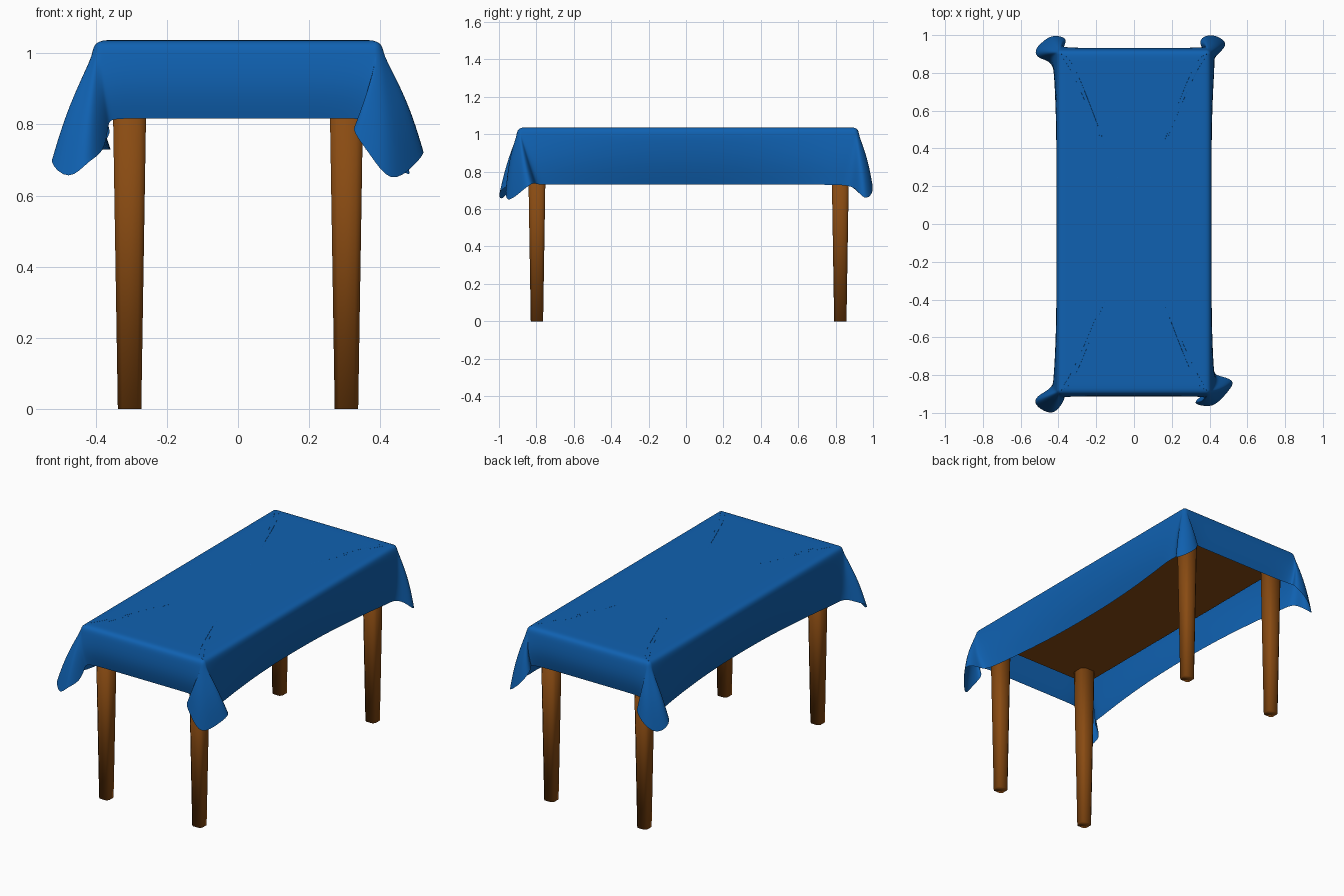
import bpy, bmesh, math
from mathutils import Vector

if "Cube" in bpy.data.objects:
    bpy.data.objects.remove(bpy.data.objects["Cube"])


def material(name, rgb):
    m = bpy.data.materials.new(name)
    m.diffuse_color = (*rgb, 1)
    m.use_nodes = True
    m.node_tree.nodes["Principled BSDF"].inputs["Base Color"].default_value = m.diffuse_color
    return m


BLUE = material("blue cloth", (0.005, 0.12, 0.44))
BROWN = material("brown wood", (0.25, 0.07, 0.006))


def finish(bm, name, mat):
    bmesh.ops.recalc_face_normals(bm, faces=bm.faces)
    for f in bm.faces:
        f.smooth = True
    me = bpy.data.meshes.new(name)
    bm.to_mesh(me)
    bm.free()
    me.materials.append(mat)
    ob = bpy.data.objects.new(name, me)
    bpy.context.collection.objects.link(ob)
    return ob


def skin(bm, rings):
    n = len(rings[0])
    for a, b in zip(rings, rings[1:]):
        for i in range(n):
            bm.faces.new((a[i], a[(i + 1) % n], b[(i + 1) % n], b[i]))


# tapered legs with chamfered square section
def leg(name, cx, cy):
    bm = bmesh.new()
    rings = []
    for z, w in ((0, 0.033), (0.99, 0.049)):
        c = w * 0.62
        pts = [(w, -c), (w, c), (c, w), (-c, w), (-w, c), (-w, -c), (-c, -w), (c, -w)]
        rings.append([bm.verts.new((cx + x, cy + y, z)) for x, y in pts])
    skin(bm, rings)
    bm.faces.new(rings[0])
    bm.faces.new(rings[1])
    finish(bm, name, BROWN)


for sx, side in ((-1, "left"), (1, "right")):
    leg(f"front_{side}_leg", sx * 0.305, -0.797)
    leg(f"back_{side}_leg", sx * 0.305, 0.825)

# table top board
bm = bmesh.new()
bmesh.ops.create_cube(bm, size=1)
for v in bm.verts:
    v.co = (v.co.x * 0.78, v.co.y * 1.78 + 0.01, v.co.z * 0.04 + 1.0)
ob = finish(bm, "table_top", BROWN)
for p in ob.data.polygons:
    p.use_smooth = False

# tablecloth: columns run from the top edge down to the hem, with folds fanned at the corners
HX, Y0, Y1 = 0.412, -0.907, 0.927
FRONT_RIGHT = [(.375, -.905, .815), (.35, -.915, .80), (.31, -.95, .795), (.37, -.965, .72), (.43, -.965, .625),
               (.50, -.885, .69), (.54, -.83, .735), (.46, -.805, .74), (.42, -.80, .73)]
BACK_RIGHT = [(.42, .80, .73), (.415, .87, .725), (.455, .91, .71), (.50, .955, .645), (.44, 1.0, .68),
              (.375, 1.0, .74), (.345, .97, .80), (.36, .93, .81), (.375, .925, .815)]
BACK_LEFT = [(-.375, .925, .815), (-.37, .945, .80), (-.35, .985, .77), (-.43, 1.005, .70), (-.485, .965, .65),
             (-.53, .92, .69), (-.51, .875, .73), (-.44, .865, .74), (-.42, .80, .73)]
FRONT_LEFT = [(-.42, -.80, .73), (-.43, -.87, .74), (-.50, -.90, .72), (-.54, -.945, .70), (-.475, -.995, .635),
              (-.42, -1.005, .70), (-.375, -.945, .72), (-.365, -.91, .80), (-.36, -.905, .815)]
R = 0.03
cols = []          # (edge point, outward direction, hem point)


def corner(cx, cy, start, hems):
    for i, h in enumerate(hems):
        a = math.radians(start + 90 * i / (len(hems) - 1))
        d = Vector((math.cos(a), math.sin(a), 0))
        cols.append((Vector((cx, cy, 0)) + d * R, d, Vector(h)))


def wall(side):
    for k in (-0.8, -0.5, -0.2, 0.2, 0.5, 0.8):
        if side in ("front", "back"):
            s = 1 if side == "front" else -1
            y = Y0 if s > 0 else Y1
            x = k * s * 0.38
            cols.append((Vector((x, y, 0)), Vector((0, -s, 0)), Vector((x, y + s * 0.012, 0.817))))
        else:
            s = 1 if side == "right" else -1
            y = k * s * 0.85
            sag = 0.42 - 0.065 * (1 - (k / 0.95) ** 2)
            cols.append((Vector((s * HX, y, 0)), Vector((s, 0, 0)), Vector((s * sag, y, 0.73))))


wall("front")
corner(HX - R, Y0 + R, -90, FRONT_RIGHT)
wall("right")
corner(HX - R, Y1 - R, 0, BACK_RIGHT)
wall("back")
corner(-HX + R, Y1 - R, 90, BACK_LEFT)
wall("left")
corner(-HX + R, Y0 + R, 180, FRONT_LEFT)

bm = bmesh.new()
rings = []
for inset, z in ((0.055, 1.037), (0.026, 1.036), (0.007, 1.025), (0.0, 0.995)):
    rings.append([bm.verts.new((p.x - d.x * inset, p.y - d.y * inset, z)) for p, d, h in cols])
for t in (0.25, 0.5, 0.75, 1.0):
    ring = []
    for p, d, h in cols:
        top = Vector((p.x, p.y, 0.995))
        ring.append(bm.verts.new(top.lerp(h, t) + d * 0.012 * math.sin(math.pi * t)))
    rings.append(ring)
skin(bm, rings)
# flat centre of the cloth
inner = [bm.verts.new((v.co.x * 0.8, v.co.y * 0.9, 1.037)) for v in rings[0]]
skin(bm, [inner, rings[0]])
bm.faces.new(inner)
cloth = finish(bm, "tablecloth", BLUE)
sub = cloth.modifiers.new("smooth", "SUBSURF")
sub.levels = sub.render_levels = 2
